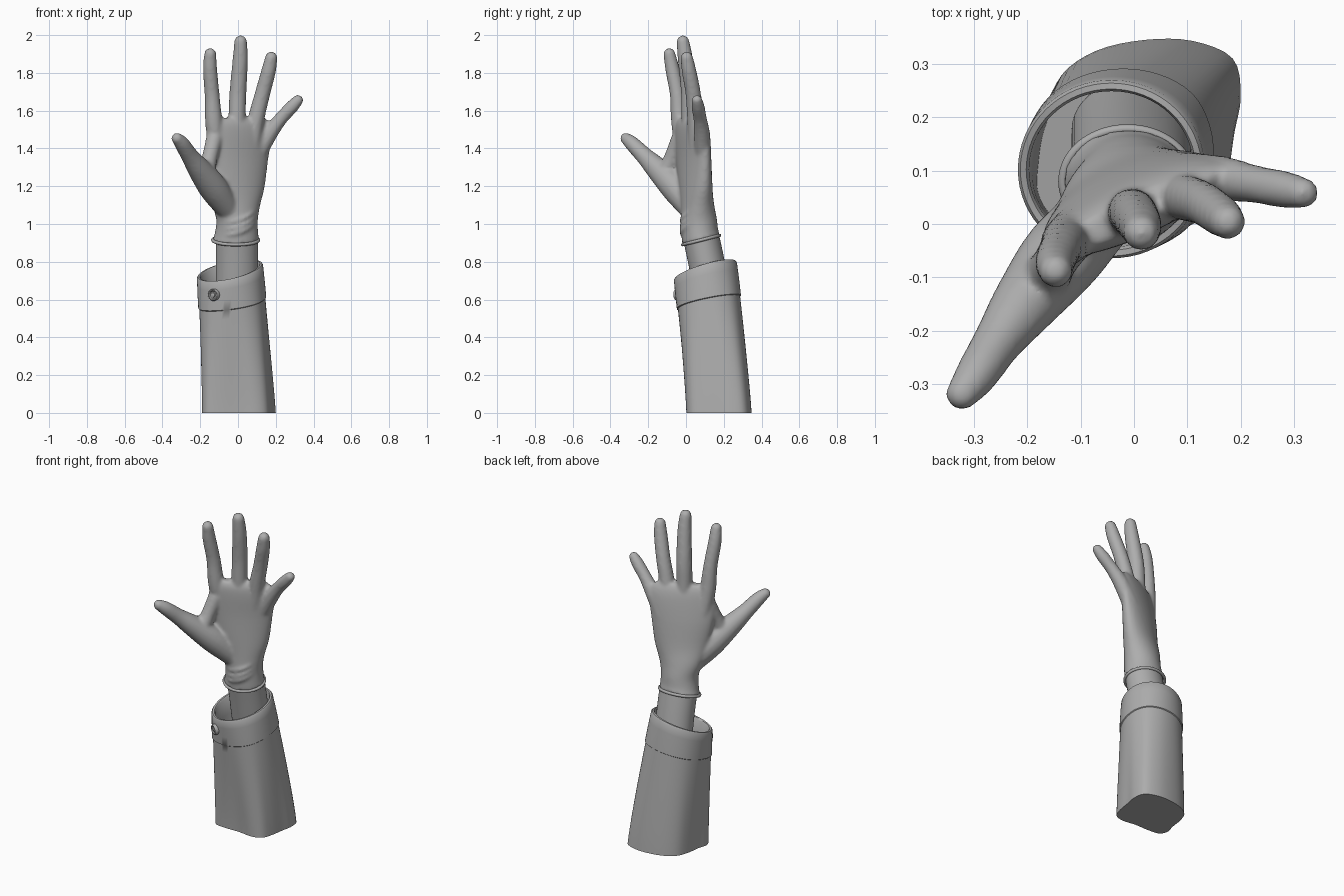
import bpy, bmesh, math
from mathutils import Vector

cube = bpy.data.objects.get("Cube")
if cube:
    bpy.data.objects.remove(cube)

grey = bpy.data.materials.new("plain_grey")
grey.use_nodes = True
grey.diffuse_color = (0.42, 0.42, 0.42, 1)
grey.node_tree.nodes["Principled BSDF"].inputs["Base Color"].default_value = (0.42, 0.42, 0.42, 1)


def finish(bm, name, sharp=40):
    bmesh.ops.recalc_face_normals(bm, faces=bm.faces)
    mesh = bpy.data.meshes.new(name)
    bm.to_mesh(mesh)
    bm.free()
    ob = bpy.data.objects.new(name, mesh)
    bpy.context.collection.objects.link(ob)
    mesh.materials.append(grey)
    bpy.ops.object.select_all(action='DESELECT')
    ob.select_set(True)
    bpy.context.view_layer.objects.active = ob
    bpy.ops.object.shade_smooth_by_angle(angle=math.radians(sharp))
    return ob


def loft(bm, rings, closed=False):
    """Skin a list of equal rings, capping both ends unless closed."""
    loops = [[bm.verts.new(p) for p in ring] for ring in rings]
    pairs = list(zip(loops, loops[1:]))
    if closed:
        pairs.append((loops[-1], loops[0]))
    else:
        bm.faces.new(loops[0][::-1])
        bm.faces.new(loops[-1])
    for a, b in pairs:
        for i in range(len(a)):
            j = (i + 1) % len(a)
            bm.faces.new((a[i], a[j], b[j], b[i]))


def spline(points, steps, cyclic=False):
    """Catmull-Rom samples through points of any dimension."""
    pts = [Vector(p) for p in points]
    n = len(pts)
    get = (lambda i: pts[i % n]) if cyclic else (lambda i: pts[max(0, min(n - 1, i))])
    out = []
    for i in range(n if cyclic else n - 1):
        a, b, c, d = (get(i + k) for k in (-1, 0, 1, 2))
        for s in range(steps):
            t = s / steps
            out.append(0.5 * (2 * b + (c - a) * t + (2 * a - 5 * b + 4 * c - d) * t ** 2
                              + (3 * b - a - 3 * c + d) * t ** 3))
    return out if cyclic else out + [pts[-1]]


def tube(bm, points, sides=16, closed=False):
    """Tube along points (x, y, z, radius), last point is the centre of a round tip."""
    path = spline(points, 5, closed)
    if not closed:
        tip, r = path[-1].xyz, path[-1].w
        d = (tip - path[-2].xyz).normalized()
        for k in range(1, 6):
            a = k * math.pi / 11
            path.append(Vector((*(tip + d * r * math.sin(a)), r * math.cos(a))))
    rings, n = [], len(path)
    for i, p in enumerate(path):
        prev = path[i - 1] if closed else path[max(i - 1, 0)]
        nxt = path[(i + 1) % n] if closed else path[min(i + 1, n - 1)]
        d = (nxt.xyz - prev.xyz).normalized()
        ref = Vector((0, 0, 1)) if closed else Vector((0, 1, 0))
        u = ref.cross(d).normalized()
        v = d.cross(u)
        rings.append([p.xyz + p.w * (u * math.cos(t) + v * math.sin(t))
                      for t in (k * math.tau / sides for k in range(sides))])
    loft(bm, rings, closed)


def oval(cx, cy, z, a, b, turn, tilt, n=40):
    """Turned ellipse whose height follows y by the tilt."""
    c, s = math.cos(turn), math.sin(turn)
    ring = []
    for k in range(n):
        t = k * math.tau / n
        u, v = a * math.cos(t), b * math.sin(t)
        ring.append(Vector((cx + u * c - v * s, cy + u * s + v * c,
                            z + tilt * (u * s + v * c))))
    return ring


# Gloved hand: palm, fingers and thumb fused into one skin
palm = [(-0.012, 0.080, 0.915, 0.124, 0.100, 0, 0.25),
        (-0.008, 0.074, 0.95, 0.115, 0.096, 0, 0.23),
        (-0.005, 0.068, 1.02, 0.110, 0.094, 0.1, 0.15),
        (-0.008, 0.060, 1.10, 0.128, 0.086, 0.25, 0.05),
        (-0.005, 0.050, 1.20, 0.155, 0.075, 0.38, 0),
        (-0.005, 0.040, 1.35, 0.180, 0.064, 0.42, 0),
        (0.006, 0.032, 1.47, 0.190, 0.055, 0.43, 0),
        (0.008, 0.026, 1.53, 0.180, 0.045, 0.43, 0),
        (0.008, 0.024, 1.56, 0.150, 0.030, 0.43, 0)]
digits = [
    # index, middle, ring, little
    [(-0.11, -0.01, 1.38, 0.045), (-0.128, -0.033, 1.54, 0.046), (-0.137, -0.045, 1.68, 0.040),
     (-0.148, -0.072, 1.82, 0.038), (-0.147, -0.088, 1.90, 0.032)],
    [(-0.005, 0.03, 1.38, 0.045), (-0.005, 0.022, 1.56, 0.046), (0.0, 0.018, 1.70, 0.045),
     (0.012, -0.003, 1.87, 0.041), (0.014, -0.016, 1.965, 0.034)],
    [(0.07, 0.06, 1.38, 0.045), (0.095, 0.05, 1.55, 0.044), (0.13, 0.038, 1.69, 0.041),
     (0.162, 0.016, 1.81, 0.039), (0.176, 0.004, 1.88, 0.033)],
    [(0.10, 0.09, 1.36, 0.045), (0.165, 0.085, 1.475, 0.043), (0.225, 0.075, 1.555, 0.036),
     (0.285, 0.064, 1.62, 0.035), (0.317, 0.058, 1.655, 0.029)],
    # thumb and the web beside it
    [(-0.05, 0.03, 1.08, 0.065), (-0.13, -0.055, 1.19, 0.077), (-0.205, -0.15, 1.29, 0.062),
     (-0.255, -0.22, 1.36, 0.047), (-0.297, -0.285, 1.425, 0.040), (-0.322, -0.318, 1.453, 0.031)],
    [(-0.17, -0.11, 1.27, 0.05), (-0.15, -0.075, 1.35, 0.042), (-0.125, -0.035, 1.45, 0.045)]]
bm = bmesh.new()
loft(bm, [oval(*p[:5], p[5], p[6]) for p in spline(palm, 4)])
for d in digits:
    tube(bm, d)
# Slanting cloth folds at the wrist
for z in (0.965, 0.995, 1.03):
    fold = []
    for k in range(6):
        t = math.radians(225 + k * 22)
        fold.append((-0.005 + 0.108 * math.cos(t), 0.07 + 0.093 * math.sin(t),
                     z - 0.025 + 0.003 * k * k, 0.003 + 0.010 * math.sin(k * math.pi / 5)))
    tube(bm, fold, 8)
glove = finish(bm, "glove", 180)
remesh = glove.modifiers.new("fuse", 'REMESH')
remesh.mode = 'VOXEL'
remesh.voxel_size = 0.009
remesh.use_smooth_shade = True
soften = glove.modifiers.new("soften", 'SMOOTH')
soften.factor = 0.5
soften.iterations = 7

# Rolled hem of the glove
bm = bmesh.new()
tube(bm, [(*p, 0.009) for p in oval(-0.012, 0.080, 0.915, 0.121, 0.098, 0, 0.25, 16)], 8, True)
finish(bm, "glove_hem", 180)

# Bare wrist running down into the sleeve
bm = bmesh.new()
loft(bm, [oval(-0.005, y, z, 0.112, 0.094, 0, 0.2)
          for z, y in ((0.46, 0.175), (0.70, 0.125), (0.80, 0.108), (0.93, 0.08))])
finish(bm, "wrist")

# Sleeve: wavy base blending up to an oval slanted mouth
base = [(0.188, 0.17), (0.20, 0.24), (0.185, 0.31), (0.11, 0.343), (0.02, 0.345), (-0.07, 0.325),
        (-0.135, 0.28), (-0.163, 0.21), (-0.175, 0.13), (-0.19, 0.07), (-0.165, 0.022),
        (-0.09, 0.012), (0.0, 0.012), (0.09, 0.002), (0.15, 0.025), (0.175, 0.09)]
outline = spline(base, 4, True)
count = len(outline)
CX, CY = -0.043, 0.102


def sleeve_ring(t, grow=0.0):
    ring = []
    s = t ** 1.15
    for k, p in enumerate(outline):
        a = k * math.tau / count
        d = Vector((math.cos(a), math.sin(a)))
        top = Vector((CX + 0.172 * d.x, CY + 0.164 * d.y))
        mouth = 0.755 + 0.2 * (top.x - CX) + 0.28 * (top.y - CY)
        q = p.lerp(top, s) + d * grow
        ring.append(Vector((q.x, q.y, mouth * t)))
    return ring


rings = [sleeve_ring(k / 12 * 0.77) for k in range(13)]
rings += [sleeve_ring(t, g) for t, g in ((0.775, 0.005), (0.85, 0.005), (0.93, 0.004), (0.99, 0.003),
                                        (1.0, -0.002), (1.0, -0.013), (0.99, -0.018),
                                        (0.85, -0.018), (0.6, -0.018))]
bm = bmesh.new()
loft(bm, rings)
finish(bm, "sleeve", 50)

# Cuff button: a turned disc with a raised rim and a centre stud
bm = bmesh.new()
out = Vector((-0.5, -0.86, -0.08)).normalized()
u = out.cross(Vector((0, 0, 1))).normalized()
v = u.cross(out)
centre = Vector((-0.128, -0.043, 0.625))
profile = [(0.030, -0.02), (0.032, 0.006), (0.028, 0.012), (0.023, 0.011), (0.019, 0.005),
           (0.013, 0.005), (0.011, 0.010), (0.004, 0.012)]
loft(bm, [[centre + out * h + r * (u * math.cos(t) + v * math.sin(t))
           for t in (k * math.tau / 24 for k in range(24))] for r, h in profile])
finish(bm, "cuff_button")
